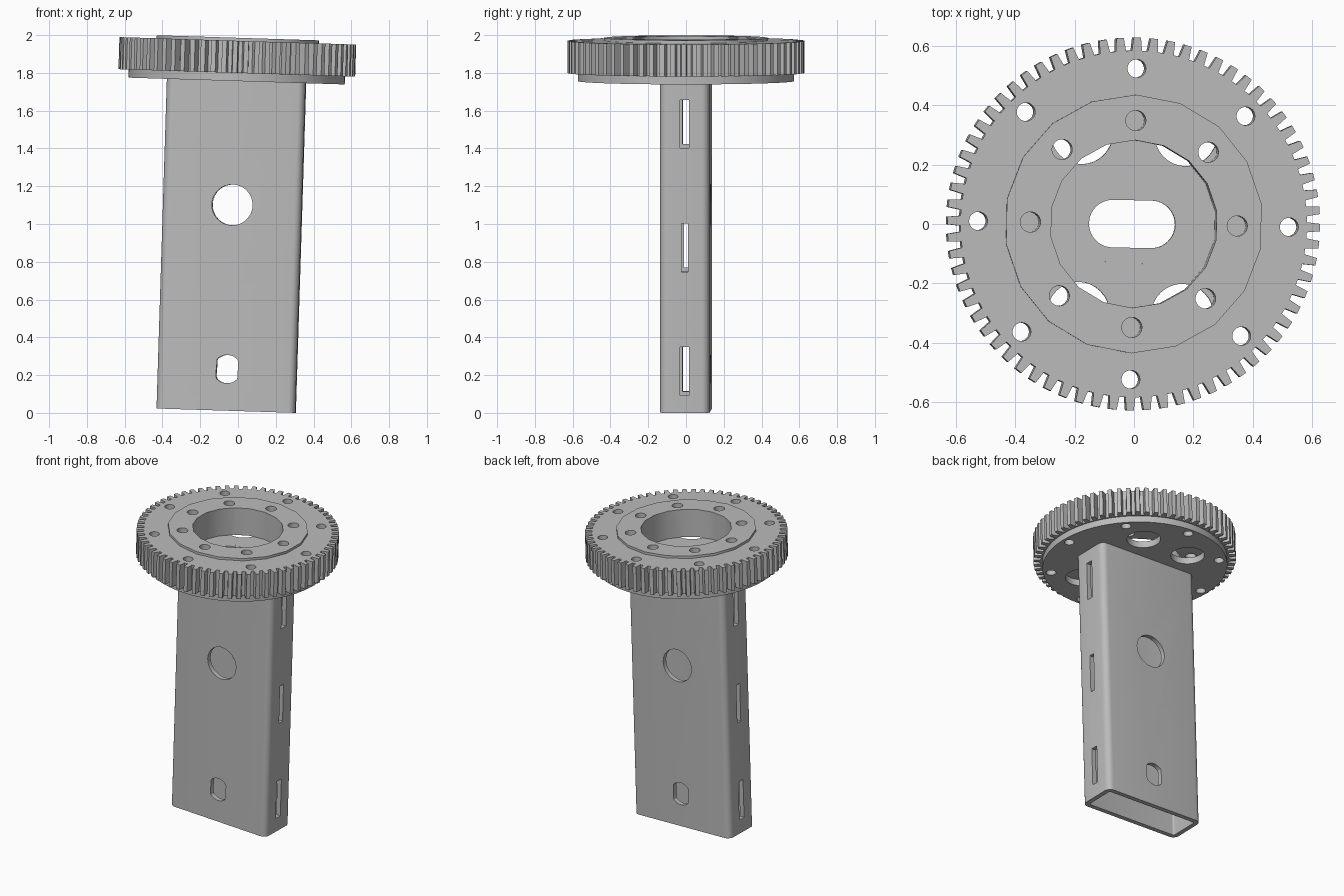
import bpy, bmesh
from math import pi, cos, sin, radians
from mathutils import Matrix

if "Cube" in bpy.data.objects:
    bpy.data.objects.remove(bpy.data.objects["Cube"], do_unlink=True)

steel = bpy.data.materials.new("plain grey metal")
steel.use_nodes = True
grey = (0.5, 0.5, 0.5, 1)
steel.diffuse_color = grey
steel.node_tree.nodes["Principled BSDF"].inputs["Base Color"].default_value = grey

# Heights along the post axis
FLANGE_Z, GEAR_Z, GEAR_TOP, RING_TOP = 1.746, 1.789, 1.959, 1.975
HALF_W, HALF_D, WALL = 0.3675, 0.131, 0.031
# The whole assembly leans slightly sideways
LEAN = (Matrix.Translation((-0.0625, 0, 0.0117))
        @ Matrix.Rotation(radians(1.8), 4, 'Y') @ Matrix.Rotation(radians(-1.1), 4, 'Z'))
ALONG_Y = Matrix.Rotation(pi / 2, 4, 'X')
ALONG_X = Matrix.Rotation(pi / 2, 4, 'Z') @ ALONG_Y


def circle(r, n=32, cx=0, cy=0):
    return [(cx + r * cos(pi / 2 + 2 * pi * i / n), cy + r * sin(pi / 2 + 2 * pi * i / n))
            for i in range(n)]


def rounded(hw, hd, r, cx=0, cy=0, n=6):
    pts = []
    for k, (sx, sy) in enumerate([(1, 1), (-1, 1), (-1, -1), (1, -1)]):
        for i in range(n + 1):
            a = pi / 2 * (k + i / n)
            pts.append((cx + sx * (hw - r) + r * cos(a), cy + sy * (hd - r) + r * sin(a)))
    return pts


def box(hw, hd, cx=0, cy=0):
    return [(cx + sx * hw, cy + sy * hd) for sx, sy in [(1, 1), (-1, 1), (-1, -1), (1, -1)]]


def bolt_circle(radius, r):
    return [circle(r, 24, radius * cos(k * pi / 4), radius * sin(k * pi / 4)) for k in range(8)]


def prisms(name, outlines, z0, z1, matrix=Matrix()):
    """One object made of straight prisms, one per outline."""
    bm = bmesh.new()
    for pts in outlines:
        low = [bm.verts.new(matrix @ Matrix.Translation((x, y, z0)).translation) for x, y in pts]
        high = [bm.verts.new(matrix @ Matrix.Translation((x, y, z1)).translation) for x, y in pts]
        bm.faces.new(low[::-1])
        bm.faces.new(high)
        for i in range(len(pts)):
            j = (i + 1) % len(pts)
            bm.faces.new((low[i], low[j], high[j], high[i]))
    bmesh.ops.recalc_face_normals(bm, faces=bm.faces)
    mesh = bpy.data.meshes.new(name)
    bm.to_mesh(mesh)
    bm.free()
    obj = bpy.data.objects.new(name, mesh)
    bpy.context.collection.objects.link(obj)
    mesh.materials.append(steel)
    return obj


def finish(obj, cutters=()):
    """Cut the holes, lean the part and shade it."""
    bpy.ops.object.select_all(action='DESELECT')
    bpy.context.view_layer.objects.active = obj
    obj.select_set(True)
    for cutter in cutters:
        cutter.hide_render = True
        mod = obj.modifiers.new("holes", 'BOOLEAN')
        mod.operation, mod.solver, mod.object = 'DIFFERENCE', 'EXACT', cutter
        bpy.ops.object.modifier_apply(modifier=mod.name)
        bpy.data.objects.remove(cutter, do_unlink=True)
    obj.data.transform(LEAN)
    bpy.ops.object.shade_smooth_by_angle(angle=radians(30))


# Hollow rectangular post with round, flat-sided and slot openings
flat_sided = [(max(-0.057, min(0.057, x)), y + 0.22) for x, y in circle(0.075, 32)]
clean = [p for i, p in enumerate(flat_sided)
         if not (abs(p[0]) == 0.057 and abs(flat_sided[i - 1][0]) == 0.057
                 and abs(flat_sided[(i + 1) % 32][0]) == 0.057)]
slots = [box(hw, 0.128, 0, z) for hw, z in [(0.024, 0.22), (0.018, 0.875), (0.024, 1.53)]]
post = prisms("post", [rounded(HALF_W, HALF_D, 0.04)], 0, FLANGE_Z)
finish(post, [
    prisms("post_hollow", [rounded(HALF_W - WALL, HALF_D - WALL, 0.012)], -0.1, FLANGE_Z + 0.1),
    prisms("front_holes", [circle(0.108, 48, 0, 1.09), clean], -0.5, 0.5, ALONG_Y),
    prisms("side_slots", slots, -0.6, 0.6, ALONG_X)])

# Base flange with centre slot, four large openings and bolt holes
openings = [circle(0.105, 32, sx * 0.175, sy * 0.303) for sx in (-1, 1) for sy in (-1, 1)]
flange = prisms("flange", [circle(0.573, 72)], FLANGE_Z, GEAR_Z)
finish(flange, [prisms("flange_holes",
                       openings + [rounded(0.145, 0.08, 0.0799, n=10)] + bolt_circle(0.523, 0.031),
                       FLANGE_Z - 0.1, GEAR_Z + 0.1)])

# Post tabs showing flush in the flange
finish(prisms("post_tabs", [box(0.088, 0.017, 0, s * 0.116) for s in (-1, 1)],
              FLANGE_Z + 0.01, GEAR_Z + 0.001))

# Toothed gear rim
TEETH = 68
outline = []
for t in range(TEETH):
    a = 2 * pi * t / TEETH
    for r, da in [(0.583, -0.029), (0.627, -0.02), (0.627, 0.02), (0.583, 0.029)]:
        outline.append((r * cos(a + da), r * sin(a + da)))
gear = prisms("gear_rim", [outline], GEAR_Z, GEAR_TOP)
finish(gear, [prisms("gear_holes", [circle(0.433, 18)] + bolt_circle(0.523, 0.031),
                     GEAR_Z - 0.1, GEAR_TOP + 0.1)])

# Raised inner ring with its own bolt holes
ring = prisms("inner_ring", [circle(0.435, 18)], GEAR_Z, RING_TOP)
finish(ring, [prisms("ring_holes", [circle(0.282, 18)] + bolt_circle(0.348, 0.034),
                     GEAR_Z - 0.1, RING_TOP + 0.1)])
